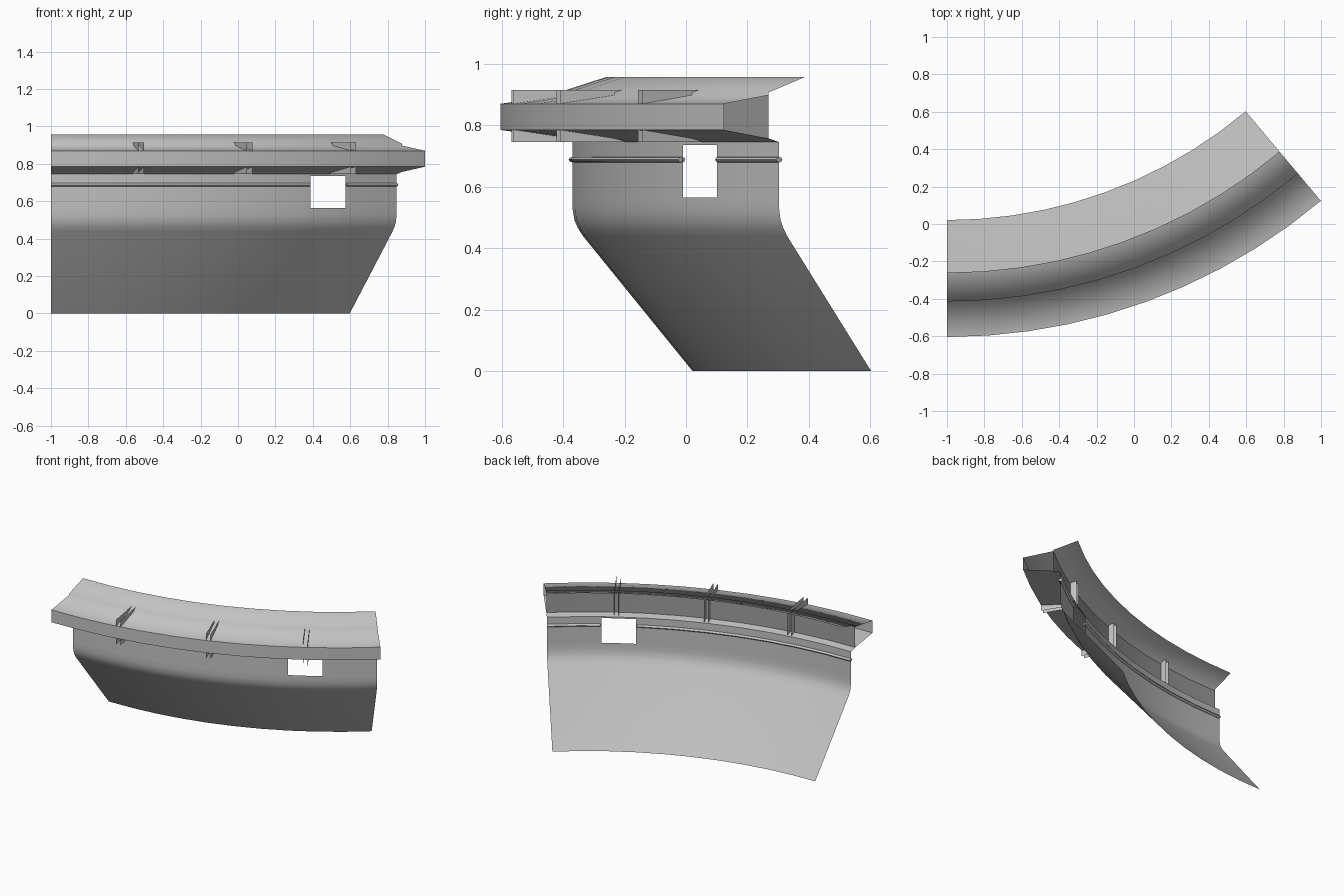
import bpy, bmesh, math

cube = bpy.data.objects.get("Cube")
if cube:
    bpy.data.objects.remove(cube, do_unlink=True)

CX, CY = -1.0, 2.506          # centre of the curved plan
ARC, STEPS = 40.0, 10
ANGLES = [ARC * i / STEPS for i in range(STEPS + 1)]


def material(name, v):
    m = bpy.data.materials.new(name)
    m.use_nodes = True
    col = (v, v, v, 1)
    m.diffuse_color = col
    m.node_tree.nodes["Principled BSDF"].inputs["Base Color"].default_value = col
    return m


GREY = material("light_grey", 0.54)
DARK = material("mid_grey", 0.34)


def on_arc(r, deg, z):
    # Follow the straight chord of each segment
    step = ARC / STEPS
    mid = (min(int(deg / step + 1e-6), STEPS - 1) + 0.5) * step
    k = math.cos(math.radians(step / 2)) / math.cos(math.radians(deg - mid))
    a = math.radians(deg)
    return (CX + r * k * math.sin(a), CY - r * k * math.cos(a), z)


def finish(bm, name, mat, smooth=None):
    me = bpy.data.meshes.new(name)
    bm.to_mesh(me)
    bm.free()
    ob = bpy.data.objects.new(name, me)
    bpy.context.collection.objects.link(ob)
    me.materials.append(mat)
    if smooth:
        bpy.ops.object.select_all(action='DESELECT')
        ob.select_set(True)
        bpy.context.view_layer.objects.active = ob
        bpy.ops.object.shade_smooth_by_angle(angle=math.radians(smooth))
    return ob


def sweep(name, profile, mat=GREY, angles=ANGLES, closed=False, hole=None, smooth=30):
    """Sweep a (radius, height) profile along the arc."""
    bm = bmesh.new()
    rows = [[bm.verts.new(on_arc(r, a, z)) for r, z in profile] for a in angles]
    n = len(profile)
    for i in range(len(angles) - 1):
        for j in range(n if closed else n - 1):
            k = (j + 1) % n
            mid_a = (angles[i] + angles[i + 1]) / 2
            mid_z = (profile[j][1] + profile[k][1]) / 2
            if hole and hole[0] < mid_a < hole[1] and hole[2] < mid_z < hole[3]:
                continue
            bm.faces.new((rows[i][j], rows[i + 1][j], rows[i + 1][k], rows[i][k]))
    if closed:
        bm.faces.new(rows[0])
        bm.faces.new(rows[-1][::-1])
        bmesh.ops.recalc_face_normals(bm, faces=bm.faces[:])
    return finish(bm, name, mat, smooth)


# Lower wall: sloping skirt, soft bend and upright band with a window opening
R_WALL = 2.875
WIN = (28.9, 33.2, 0.565, 0.735)
sweep("lower_wall",
      [(2.485, 0), (2.842, 0.44), (2.858, 0.465), (2.869, 0.49), (R_WALL, 0.525),
       (R_WALL, WIN[2]), (R_WALL, WIN[3]), (R_WALL, 0.745)],
      angles=sorted(ANGLES + [WIN[0], WIN[1]]), hole=WIN)

# Rail running along both sides of the wall, broken at the window
rail = [(R_WALL + 0.013 * math.cos(t), 0.688 + 0.009 * math.sin(t))
        for t in (math.pi * i / 4 for i in range(8))]
before = [a for a in ANGLES if a < WIN[0]] + [WIN[0] - 0.15]
after = [WIN[1] + 0.15] + [a for a in ANGLES if a > WIN[1]]
sweep("rail_long", rail, angles=before, closed=True, smooth=50)
sweep("rail_short", rail, angles=after, closed=True, smooth=50)

# Overhanging gallery: ledge, underside, front, stepped roof and back wall
R_BACK, R_FRONT = 2.92, 3.11
sweep("ledge", [(R_WALL, 0.745), (R_BACK, 0.757)])
sweep("gallery_underside", [(R_BACK, 0.757), (R_FRONT, 0.785)])
sweep("gallery_front", [(R_FRONT, 0.785), (R_FRONT, 0.87)])
sweep("gallery_roof", [(R_FRONT, 0.87), (R_BACK, 0.898), (R_BACK, 0.907), (2.766, 0.957)],
      smooth=100)
sweep("gallery_back", [(R_BACK, 0.757), (R_BACK, 0.898)], mat=DARK)

# Paired thin bracket plates through the gallery
for n, centre in enumerate((8.95, 20.0, 31.35), 1):
    for side, off in (("a", -0.28), ("b", 0.28)):
        bm = bmesh.new()
        corners = [(2.88, 0.745), (R_FRONT, 0.745), (R_FRONT, 0.915), (2.88, 0.915)]
        bm.faces.new([bm.verts.new(on_arc(r, centre + off, z)) for r, z in corners])
        finish(bm, f"bracket_{n}_{side}", GREY)
